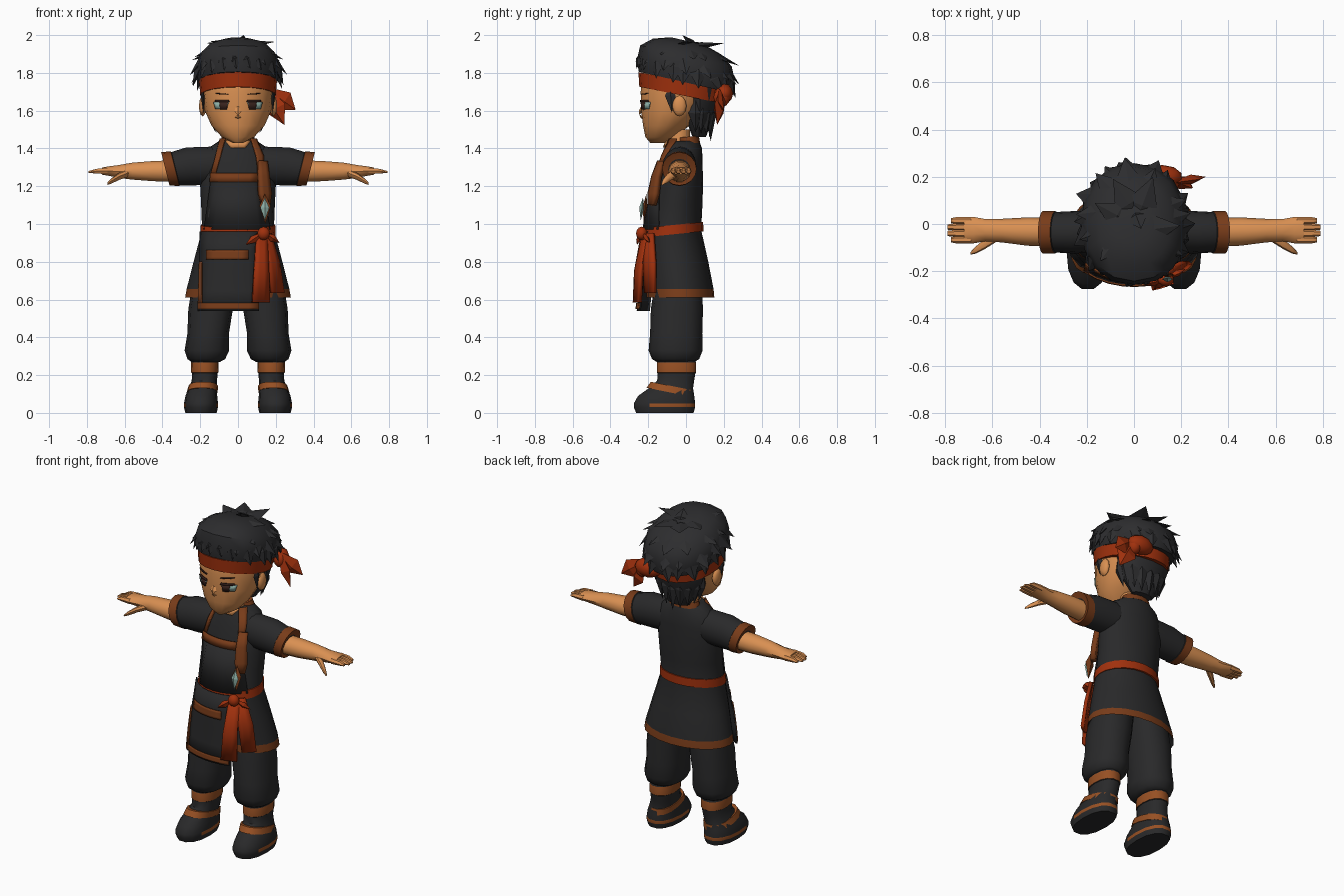
import bpy, bmesh, math, random
from mathutils import Vector as V

random.seed(4)
if "Cube" in bpy.data.objects:
    bpy.data.objects.remove(bpy.data.objects["Cube"])


def material(name, *rgb):
    m = bpy.data.materials.new(name)
    m.use_nodes = True
    m.diffuse_color = (*rgb, 1)
    m.node_tree.nodes["Principled BSDF"].inputs["Base Color"].default_value = (*rgb, 1)
    return m


CLOTH = material("black cloth", .022, .022, .023)
HAIR = material("black hair", .026, .026, .028)
SKIN = material("tan skin", .70, .28, .085)
RED = material("red cloth", .35, .03, .004)
TRIM = material("brown trim", .19, .045, .01)
STRAP = material("orange strap", .31, .08, .017)
TEAL = material("pale teal", .28, .45, .40)
DARK = material("dark brown", .04, .016, .012)


def finish(name, bm, mats, smooth=True):
    bmesh.ops.recalc_face_normals(bm, faces=bm.faces)
    me = bpy.data.meshes.new(name)
    bm.to_mesh(me)
    bm.free()
    for m in mats:
        me.materials.append(m)
    if smooth:
        me.shade_smooth()
        me.set_sharp_from_angle(angle=math.radians(40))
    ob = bpy.data.objects.new(name, me)
    bpy.context.collection.objects.link(ob)
    return ob


def spow(v, e):
    return math.copysign(abs(v) ** e, v)


def loft(name, rings, mats, bands={}, n=16, axis="z", p=2, shear=0, s=1):
    """Skin rings of (position, centre a, centre b, radius a, radius b)."""
    bm = bmesh.new()
    loops = []
    for pos, ca, cb, ra, rb in rings:
        row = []
        for k in range(n):
            t = math.tau * k / n
            a = ra * spow(math.cos(t), 2 / p)
            b = rb * spow(math.sin(t), 2 / p)
            h = pos + shear * b
            co = (ca + a, cb + b, h) if axis == "z" else (h, ca + a, cb + b)
            row.append(bm.verts.new((co[0] * s, co[1], co[2])))
        loops.append(row)
    for i, (r0, r1) in enumerate(zip(loops, loops[1:])):
        for k in range(n):
            f = bm.faces.new((r0[k], r0[k - 1], r1[k - 1], r1[k]))
            f.material_index = bands.get(i, 0)
    bm.faces.new(loops[0])
    bm.faces.new(loops[-1])
    return finish(name, bm, mats)


def front(rings, x, z):
    """Depth of the front surface of an upright loft."""
    z = min(max(z, rings[0][0]), rings[-1][0])
    for r0, r1 in zip(rings, rings[1:]):
        if z <= r1[0]:
            t = (z - r0[0]) / (r1[0] - r0[0])
            _, _, cy, rx, ry = [a + (b - a) * t for a, b in zip(r0, r1)]
            u = min(abs(x) / rx, .97)
            return cy - ry * math.sqrt(1 - u * u)


def panel(name, rows, mat, rings, thick=.008, cols=6):
    """Curved plate in front of a loft; rows are (z, x0, x1, offset)."""
    bm = bmesh.new()
    grid = []
    for z, x0, x1, off in rows:
        xs = [x0 + (x1 - x0) * k / cols for k in range(cols + 1)]
        grid.append([bm.verts.new((x, front(rings, x, z) - off, z)) for x in xs])
    for r0, r1 in zip(grid, grid[1:]):
        for k in range(cols):
            bm.faces.new((r0[k], r0[k + 1], r1[k + 1], r1[k]))
    ob = finish(name, bm, [mat])
    mod = ob.modifiers.new("thickness", "SOLIDIFY")
    mod.thickness = thick
    mod.offset = 0


def shards(name, items, mat):
    """Pointed leaves with a diamond section."""
    bm = bmesh.new()
    for start, tip, width, thick, normal, mid in items:
        start, tip = V(start), V(tip)
        side = (tip - start).cross(V(normal)).normalized()
        up = side.cross(tip - start).normalized()
        m = start.lerp(tip, mid)
        ring = [bm.verts.new(m + o) for o in (side * width, up * thick, -side * width, -up * thick)]
        for end in (bm.verts.new(start), bm.verts.new(tip)):
            for k in range(4):
                bm.faces.new((ring[k - 1], ring[k], end))
    finish(name, bm, [mat], smooth=False)


def blob(name, at, size, mat):
    bm = bmesh.new()
    bmesh.ops.create_icosphere(bm, subdivisions=2, radius=1)
    for v in bm.verts:
        v.co = V(at) + v.co * V(size)
    finish(name, bm, [mat])


# Tunic with flared skirt and hem band
TUNIC = [(.61, 0, -.03, .28, .18), (.655, 0, -.032, .272, .178), (.8, 0, -.05, .235, .168),
         (.97, 0, -.07, .19, .15), (1.1, 0, -.05, .195, .137), (1.2, 0, -.04, .2, .13),
         (1.32, 0, -.03, .2, .118), (1.4, 0, -.015, .16, .1), (1.44, 0, -.015, .1, .085)]
loft("tunic", [(.72, 0, -.03, .2, .12)] + TUNIC, [CLOTH, TRIM], {1: 1}, n=20)
loft("collar", [(1.425, 0, .012, .1, .062), (1.462, 0, .01, .085, .058), (1.44, 0, .01, .06, .04)],
     [TRIM], shear=.1)
loft("belt", [(.945, 0, -.07, .2, .162), (.995, 0, -.067, .197, .158)], [RED], n=20, shear=.1)

# Open neckline and chest bib with its trims
panel("neck_opening", [(1.405, -.04, .04, .005), (1.44, -.068, .068, .005)], SKIN, TUNIC)
panel("bib", [(.97, -.18, .17, .008), (1.25, -.14, .12, .008)], CLOTH, TUNIC)
panel("bib_band", [(1.222, -.15, .105, .014), (1.27, -.145, .105, .014)], TRIM, TUNIC)
panel("bib_strap", [(1.26, -.145, -.12, .008), (1.35, -.12, -.095, .01), (1.45, -.095, -.068, .008)],
      TRIM, TUNIC)
panel("braid_strap", [(1.28, .105, .135, .016), (1.36, .095, .135, .014), (1.45, .068, .098, .012)],
      TRIM, TUNIC, cols=3)
panel("braid", [(1.1, .13, .162, .04), (1.16, .112, .17, .038), (1.25, .108, .16, .03),
                (1.33, .105, .15, .015)], TRIM, TUNIC, thick=.03, cols=3)
shards("braid_tassel", [((.142, -.21, 1.16), (.145, -.225, 1.0), .03, .012, (0, 1, 0), .4)], TRIM)
shards("pendant", [((.142, -.228, 1.14), (.142, -.24, 1.02), .024, .014, (0, 1, 0), .45)], TEAL)


# Hanging apron with its trims
def apron_part(name, z0, z1, x0, x1, mat, lift=.007):
    rows = []
    for k in range(5):
        z = z0 + (z1 - z0) * k / 4
        flare = 1 + (.95 - z) * .15
        rows.append((z, x0 * flare, x1, .014 + (.95 - z) * .08 + lift))
    panel(name, rows, mat, TUNIC)


apron_part("apron", .54, .96, -.2, .11, CLOTH, 0)
apron_part("apron_hem", .55, .582, -.2, .11, TRIM)
apron_part("apron_edge", .582, .8, -.2, -.19, TRIM)
apron_part("apron_band", .812, .862, -.165, .055, TRIM)

# Sash tails and knot
panel("sash_tail_long", [(.585, .075, .165, .068), (.75, .085, .16, .06), (.95, .1, .15, .03)],
      RED, TUNIC, thick=.022, cols=3)
panel("sash_tail_short", [(.635, .175, .24, .045), (.8, .155, .215, .045), (.95, .13, .17, .03)],
      RED, TUNIC, thick=.02, cols=3)
blob("sash_knot", (.135, -.235, .95), (.034, .03, .036), RED)
shards("sash_loops", [((.14, -.235, .96), (.04, -.26, .89), .02, .014, (0, 1, 0), .6),
                      ((.13, -.235, .96), (.22, -.19, .9), .02, .014, (0, 1, 0), .6)], RED)

# Limbs, mirrored
for s, side in ((1, "left_"), (-1, "right_")):
    loft(side + "sleeve", [(.1, -.03, 1.31, .085, .1), (.25, -.035, 1.305, .09, .1),
                           (.33, -.035, 1.293, .086, .088), (.333, -.035, 1.293, .09, .092),
                           (.385, -.035, 1.292, .091, .088), (.375, -.035, 1.285, .06, .06)],
         [CLOTH, TRIM], {3: 1, 4: 1}, axis="x", shear=.25, s=s)
    loft(side + "arm", [(.34, -.035, 1.28, .06, .06), (.45, -.032, 1.28, .06, .056),
                        (.56, -.028, 1.28, .05, .047), (.63, -.026, 1.278, .047, .036),
                        (.68, -.026, 1.28, .056, .027), (.72, -.026, 1.28, .055, .02)],
         [SKIN], n=10, axis="x", s=s)
    for i in range(4):
        y = .014 - i * .027
        reach = .775 + .016 * (i in (1, 2))
        loft(side + "finger", [(.69, y, 1.28, .016, .019), (.75, y, 1.28, .016, .014),
                               (reach, y, 1.275, .011, .006)], [SKIN], n=6, axis="x", s=s)
    loft(side + "thumb", [(.57, -.045, 1.275, .022, .022), (.63, -.083, 1.252, .022, .019),
                          (.67, -.11, 1.228, .015, .014), (.692, -.124, 1.213, .006, .006)],
         [SKIN], n=8, axis="x", s=s)

    loft(side + "trouser", [(.27, .17, -.055, .075, .1), (.285, .168, -.055, .1, .125),
                            (.33, .165, -.055, .118, .143), (.42, .158, -.052, .11, .138),
                            (.55, .145, -.048, .118, .138), (.72, .12, -.04, .115, .12)],
         [CLOTH], n=12, p=2.3, s=s)
    boot = loft(side + "boot", [(0, .196, -.112, .083, .155), (.03, .196, -.114, .09, .166),
                                (.05, .196, -.114, .09, .166), (.09, .194, -.105, .084, .152),
                                (.13, .187, -.08, .075, .12), (.17, .178, -.055, .067, .1),
                                (.21, .176, -.05, .068, .102), (.213, .176, -.05, .072, .106),
                                (.266, .176, -.05, .073, .106), (.3, .174, -.05, .065, .095)],
                [CLOTH, STRAP], {1: 1, 7: 1}, n=14, p=2.3, s=s)
    # The welt stops short of the toe
    for f in boot.data.polygons:
        if f.center.z < .1 and f.center.y < -.2:
            f.material_index = 0
    loft(side + "ankle_strap", [(.108, .19, -.083, .082, .128), (.142, .184, -.073, .078, .116)],
         [STRAP], n=14, p=2.3, shear=-.2, s=s)

# Head, neck and face
HEAD = [(1.43, 0, -.145, .03, .045), (1.46, 0, -.135, .085, .08), (1.52, 0, -.105, .14, .122),
        (1.6, 0, -.065, .176, .172), (1.7, 0, -.045, .19, .195), (1.8, 0, -.02, .19, .21),
        (1.9, 0, 0, .13, .15)]
loft("head", HEAD, [SKIN])
loft("neck", [(1.38, 0, -.035, .07, .06), (1.5, 0, -.04, .06, .065)], [SKIN], n=10)
shards("nose", [((0, -.225, 1.65), (0, -.247, 1.575), .02, .009, (0, 1, 0), .7),
                ((0, -.215, 1.55), (0, -.247, 1.578), .018, .008, (0, 1, 0), .6)], SKIN)
for s, side in ((1, "left_"), (-1, "right_")):
    panel(side + "eye", [(1.608, s * .062, s * .118, .004), (1.645, s * .05, s * .128, .004)], TEAL, HEAD)
    panel(side + "iris", [(1.605, s * .06, s * .092, .006), (1.648, s * .052, s * .098, .006)], DARK, HEAD)
    panel(side + "eyelid", [(1.645, s * .045, s * .122, .007), (1.656, s * .05, s * .118, .007)], DARK, HEAD)
    panel(side + "brow", [(1.685, s * .045, s * .09, .005), (1.692, s * .075, s * .12, .005)], DARK, HEAD)
    blob(side + "ear", (s * .187, -.035, 1.625), (.02, .038, .055), SKIN)
    shards(side + "sideburn", [((s * .185, -.085, 1.74), (s * .184, -.075, 1.59), .03, .012, (1, 0, 0), .4)],
           HAIR)

# Headband with knot, puffed cloth and tails behind
loft("headband", [(1.682, 0, -.025, .2, .222), (1.758, 0, -.022, .206, .23)], [RED], n=20, shear=-.2)
blob("headband_knot", (.16, .19, 1.67), (.04, .045, .05), RED)
blob("headband_puff", (.12, .2, 1.69), (.085, .05, .055), RED)
shards("headband_tails", [((.13, .17, 1.73), (.305, .2, 1.605), .058, .02, (0, 1, 0), .65),
                          ((.14, .19, 1.74), (.245, .165, 1.525), .058, .03, (.5, 1, 0), .6)], RED)

# Hair volume and nape
loft("hair_cap", [(1.75, 0, -.005, .208, .245), (1.82, 0, 0, .226, .258), (1.89, 0, 0, .205, .242),
                  (1.94, 0, .005, .155, .18), (1.968, 0, .01, .08, .09)], [HAIR], p=2.2, shear=-.23)
loft("hair_nape", [(1.46, 0, .07, .07, .035), (1.55, 0, .07, .14, .07), (1.65, 0, .075, .17, .095),
                   (1.73, 0, .07, .185, .12)], [HAIR], n=12)

# Layers of broad pointed locks sweeping down from the crown
locks = []
for el, count, length, lift in ((.2, 19, .15, .1), (.5, 15, .19, .2), (.85, 11, .2, .32), (1.2, 7, .2, .5)):
    for k in range(count):
        a = math.tau * (k + random.uniform(-.25, .25)) / count
        n = V((math.cos(el) * math.cos(a), math.cos(el) * math.sin(a), math.sin(el)))
        down = V((math.sin(el) * math.cos(a), math.sin(el) * math.sin(a), -math.cos(el)))
        swirl = V((-math.sin(a), math.cos(a), 0)) * random.uniform(-.1, .4)
        d = (down + n * lift + swirl).normalized()
        p = V((0, -.002, 1.775)) + n * V((.22, .25, .19))
        p.z -= .25 * p.y * math.cos(el)
        size = length * random.uniform(.85, 1.1) * (.7 if math.sin(a) < -.7 else 1)
        tip = p + d * size * .6
        tip.z = min(tip.z, 1.985)
        locks.append((p - d * size * .4, tip, size * .32, .018, n, .4))
locks.append(((.0, .06, 1.93), (.03, -.02, 2.0), .05, .02, (0, 0, 1), .4))
for k in range(9):
    a = math.pi * k / 8
    x, y = math.cos(a), math.sin(a)
    locks.append(((x * .16, .05 + y * .09, 1.66), (x * .12, .05 + y * .08, 1.435 + .05 * abs(x)),
                  .038, .022, (x, y, 0), .4))
shards("hair_locks", locks, HAIR)
